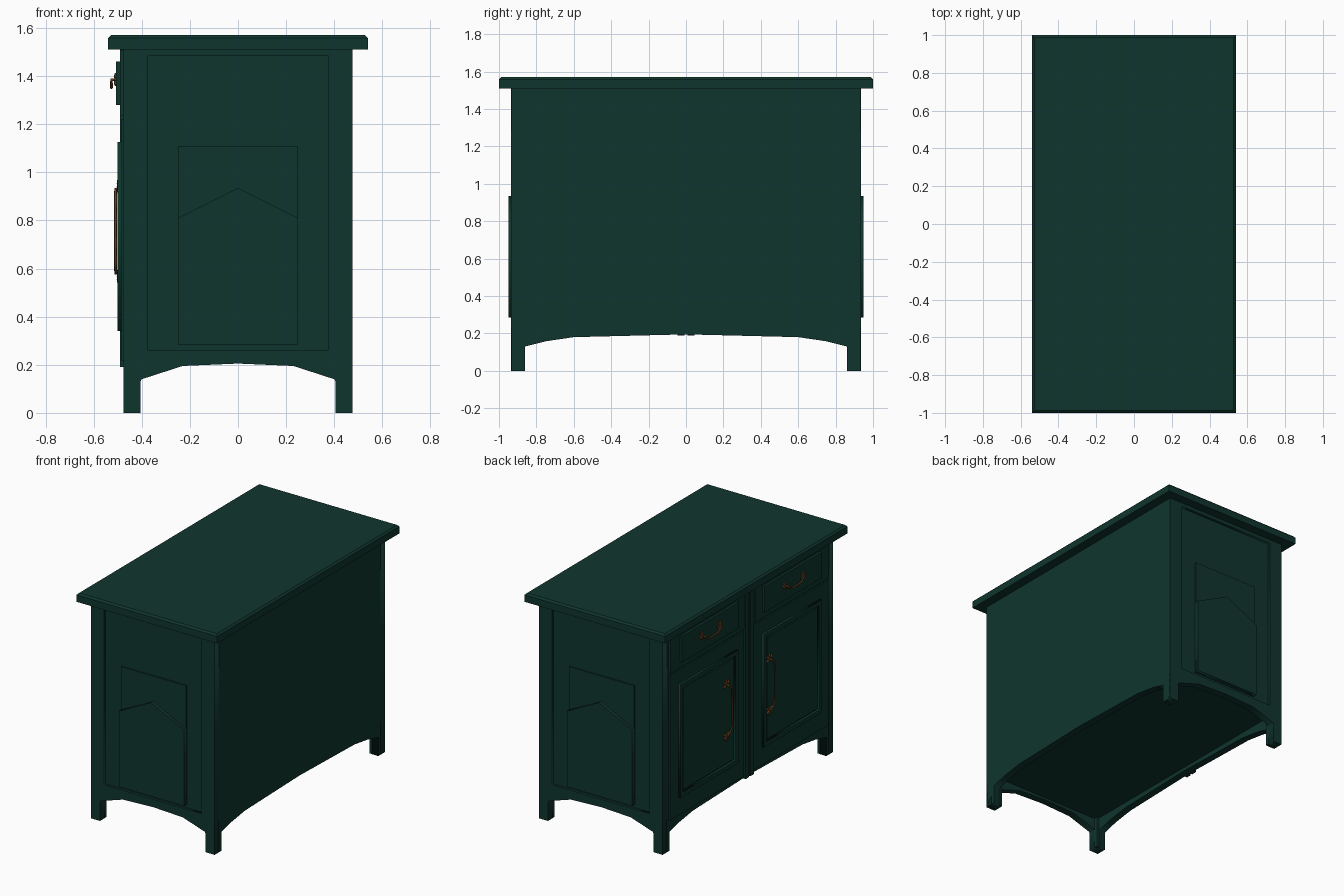
import bpy, bmesh, math
from mathutils import Matrix, Vector

if "Cube" in bpy.data.objects:
    bpy.data.objects.remove(bpy.data.objects["Cube"])

def mat(name, rgb):
    m = bpy.data.materials.new(name)
    m.diffuse_color = (*rgb, 1)
    m.use_nodes = True
    m.node_tree.nodes["Principled BSDF"].inputs["Base Color"].default_value = m.diffuse_color
    return m

GREEN = mat("dark green paint", (0.005, 0.036, 0.027))
COPPER = mat("aged copper", (0.13, 0.05, 0.014))

def add(name, me, m):
    me.materials.clear()
    me.materials.append(m)
    ob = bpy.data.objects.new(name, me)
    bpy.context.collection.objects.link(ob)
    return ob

def box(name, x, y, z, m=GREEN):
    bm = bmesh.new()
    bmesh.ops.create_cube(bm, size=1)
    for v in bm.verts:
        for i, (a, b) in enumerate((x, y, z)):
            v.co[i] = a if v.co[i] < 0 else b
    me = bpy.data.meshes.new(name)
    bm.to_mesh(me)
    bm.free()
    return add(name, me, m)

def curve_mesh(name, cu):
    """Turn a curve into a plain mesh."""
    ob = bpy.data.objects.new(name + "_curve", cu)
    bpy.context.collection.objects.link(ob)
    dg = bpy.context.evaluated_depsgraph_get()
    me = bpy.data.meshes.new_from_object(ob.evaluated_get(dg))
    bpy.data.objects.remove(ob)
    me.name = name
    return me

def spline(cu, pts, cyclic):
    s = cu.splines.new('POLY')
    s.points.add(len(pts) - 1)
    for p, c in zip(s.points, pts):
        p.co = (*c, *([0] * (3 - len(c))), 1)
    s.use_cyclic_u = cyclic

def slab(name, axis, lo, hi, *loops):
    """Extrude a flat outline (later loops are holes) along x or y."""
    cu = bpy.data.curves.new(name, 'CURVE')
    cu.dimensions, cu.fill_mode, cu.extrude = '2D', 'BOTH', (hi - lo) / 2
    for l in loops:
        spline(cu, l, True)
    me = curve_mesh(name, cu)
    mid = (lo + hi) / 2
    for v in me.vertices:
        u, w, d = v.co
        v.co = (u, mid + d, w) if axis == 'y' else (mid + d, u, w)
    bm = bmesh.new()
    bm.from_mesh(me)
    bmesh.ops.remove_doubles(bm, verts=bm.verts, dist=1e-5)
    bmesh.ops.recalc_face_normals(bm, faces=bm.faces)
    bm.to_mesh(me)
    bm.free()
    return add(name, me, GREEN)

def rect(a, b, c, d):
    return [(a, c), (b, c), (b, d), (a, d)]

def arched(w, half_arch):
    """Wall outline with two feet and an arched underside."""
    right = half_arch + [(w, 0), (w, 1.51)]
    return right + [(-u, z) for u, z in reversed(right) if u]

# Countertop with a chamfered upper edge
top = box("countertop", (-.54, .54), (-1, 1), (1.51, 1.57))
bm = bmesh.new()
bm.from_mesh(top.data)
edges = [e for e in bm.edges if all(v.co.z > 1.56 for v in e.verts)]
bmesh.ops.bevel(bm, geom=edges, offset=.012, segments=1, affect='EDGES')
bm.to_mesh(top.data)
bm.free()

# Long walls, end frames, feet and floor
side_arch = [(0, .195), (.6, .18), (.75, .158), (.86, .13), (.86, 0)]
end_arch = [(0, .205), (.23, .195), (.4, .14), (.405, .13), (.405, 0)]
slab("back_wall", 'x', .425, .475, arched(.934, side_arch))
slab("front_wall", 'x', -.475, -.425, arched(.934, side_arch))
box("floor", (-.44, .44), (-.9, .9), (.22, .25))
for s, tag in ((-1, "left"), (1, "right")):
    def span(a, b):
        return sorted((s * a, s * b))
    slab("end_frame_" + tag, 'y', *span(.885, .935),
         arched(.475, end_arch), rect(-.375, .375, .26, 1.485))
    box("end_recess_" + tag, (-.38, .38), span(.885, .917), (.255, 1.49))
    box("end_plaque_" + tag, (-.25, .25), span(.91, .928), (.285, 1.11))
    slab("end_pointed_plaque_" + tag, 'y', *span(.915, .95),
         [(-.25, .285), (.25, .285), (.25, .81), (0, .935), (-.25, .81)])
    for x in (-1, 1):
        box("foot", sorted((x * .406, x * .474)), span(.861, .934), (.0005, .3))

# Pulls: bar along u, hanging towards v, standing out by w
def pull(name, half, drop, out, leaf, frame):
    cu = bpy.data.curves.new(name, 'CURVE')
    cu.dimensions, cu.bevel_depth, cu.bevel_resolution = '3D', .006, 1
    cu.use_fill_caps = True
    h = half
    path = [(h, 0, 0), (h, 0, out), (h - .015, drop * .5, out),
            (h - .04, drop, out), (h * .3, drop * 1.05, out)]
    spline(cu, path + [(-u, v, w) for u, v, w in reversed(path)], False)
    me = curve_mesh(name, cu)
    bm = bmesh.new()
    bm.from_mesh(me)
    for s in (-1, 1):
        # leaf rosette: a boss and flattened lobes fanning outwards
        for ang, r in ((None, 0), (-110, .8), (-50, .8), (0, 1), (50, .8), (110, .8)):
            size = leaf * (.45 if ang is None else .55)
            a = math.radians(ang or 0)
            place = (Matrix.Translation((s * (h + math.cos(a) * r * leaf * .7),
                                         math.sin(a) * r * leaf * .7, .003))
                     @ Matrix.Rotation(a if s > 0 else math.pi - a, 4, 'Z')
                     @ Matrix.Diagonal((size, size * .45, .006, 1)))
            bmesh.ops.create_icosphere(bm, subdivisions=2, radius=1, matrix=place)
    bm.transform(frame)
    bmesh.ops.recalc_face_normals(bm, faces=bm.faces)
    for f in bm.faces:
        f.smooth = True
    bm.to_mesh(me)
    bm.free()
    add(name, me, COPPER)

def basis(u, v, origin):
    m = Matrix((u, v, (-1, 0, 0))).transposed().to_4x4()
    m.translation = Vector(origin)
    return m

# Doors, drawers and centre post on the -x side
for s, tag in ((-1, "left"), (1, "right")):
    def span(a, b):
        return sorted((s * a, s * b))
    box("centre_post_" + tag, (-.49, -.47), span(.008, .045), (.19, 1.51))
    box("door_" + tag, (-.485, -.47), span(.055, .87), (.215, 1.222))
    y0, y1 = span(.14, .775)
    slab("door_moulding_" + tag, 'x', -.5, -.48,
         rect(y0, y1, .34, 1.125), rect(y0 + .03, y1 - .03, .37, 1.095))
    box("door_panel_" + tag, (-.495, -.48), (y0 + .042, y1 - .042), (.382, 1.083))
    box("drawer_" + tag, (-.49, -.47), span(.055, .87), (1.235, 1.508))
    box("drawer_panel_" + tag, (-.506, -.48), span(.14, .765), (1.28, 1.46))
    pull("door_pull_" + tag, .175, -.045, .014, .034,
         basis((0, 0, 1), (0, 1, 0), (-.495, s * .235 + .03, .755)))
    pull("drawer_pull_" + tag, .095, -.032, .02, .026,
         basis((0, 1, 0), (0, 0, 1), (-.506, s * .455, 1.385)))
box("centre_post_back", (-.482, -.47), (-.01, .01), (.195, 1.51))
